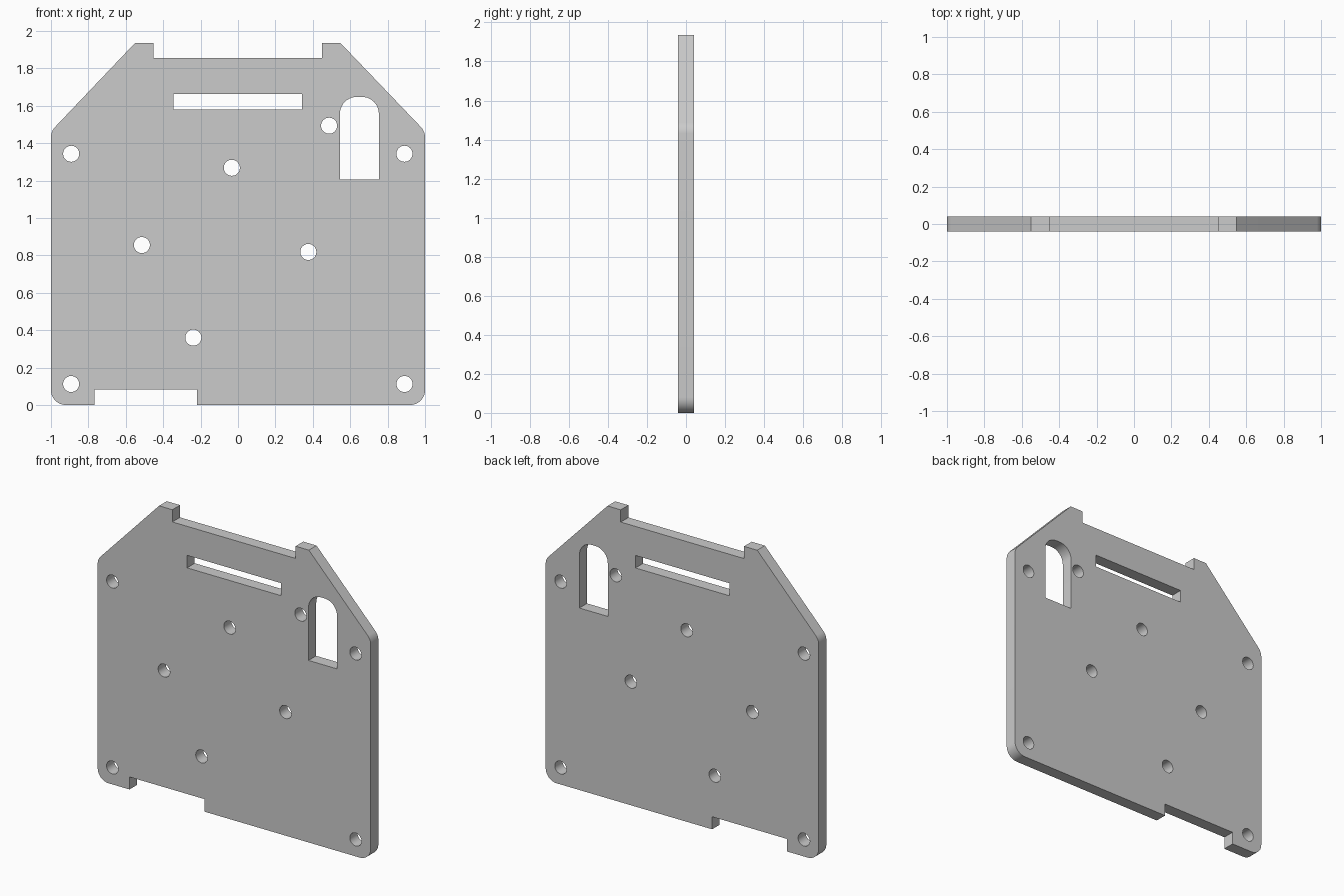
import bpy, bmesh, math
from mathutils import Vector

cube = bpy.data.objects.get("Cube")
if cube:
    bpy.data.objects.remove(cube, do_unlink=True)

THICK = 0.08
HOLE_R = 0.043


def rounded(corners, steps=10):
    """Closed outline from (x, z, radius) corners."""
    pts = []
    for i, (x, z, r) in enumerate(corners):
        p = Vector((x, z))
        if not r:
            pts.append(p)
            continue
        a = (Vector(corners[i - 1][:2]) - p).normalized()
        b = (Vector(corners[(i + 1) % len(corners)][:2]) - p).normalized()
        half = a.angle(b) / 2
        centre = p + (a + b).normalized() * (r / math.sin(half))
        start = p + a * (r / math.tan(half)) - centre
        end = p + b * (r / math.tan(half)) - centre
        sweep = math.pi - 2 * half
        for k in range(steps + 1):
            t = k / steps
            arc = start * math.sin((1 - t) * sweep) + end * math.sin(t * sweep)
            pts.append(centre + arc / math.sin(sweep))
    return pts


def circle(x, z, r=HOLE_R, sides=32):
    return [Vector((x + r * math.cos(2 * math.pi * i / sides),
                    z + r * math.sin(2 * math.pi * i / sides))) for i in range(sides)]


def box(x0, x1, z0, z1, top_r=0):
    return rounded([(x0, z0, 0), (x1, z0, 0), (x1, z1, top_r), (x0, z1, top_r)])


# Plate silhouette with bottom notch, sloped shoulders and top tabs
outline = rounded([
    (-1, 0, 0.08), (-0.767, 0, 0), (-0.767, 0.083, 0), (-0.219, 0.083, 0),
    (-0.219, 0, 0), (1, 0, 0.08), (1, 1.463, 0.08), (0.547, 1.936, 0),
    (0.45, 1.936, 0), (0.45, 1.855, 0), (-0.453, 1.855, 0),
    (-0.453, 1.936, 0), (-0.55, 1.936, 0), (-1, 1.463, 0.08)])

# Long slot, arched window, corner holes and inner holes
loops = [outline, box(-0.345, 0.342, 1.58, 1.663), box(0.545, 0.753, 1.205, 1.647, 0.09)]
loops += [circle(x, z) for x in (-0.892, 0.89) for z in (0.112, 1.343)]
loops += [circle(x, z) for x, z in ((0.487, 1.493), (-0.033, 1.268), (-0.514, 0.855),
                                    (0.376, 0.818), (-0.239, 0.36))]

# Fill the flat profile, then give it thickness
bm = bmesh.new()
edges = []
for loop in loops:
    verts = [bm.verts.new((p.x, -THICK / 2, p.y)) for p in loop]
    edges += [bm.edges.new((v, verts[i - 1])) for i, v in enumerate(verts)]
bmesh.ops.triangle_fill(bm, edges=edges, use_beauty=True, normal=(0, -1, 0))
back = bmesh.ops.extrude_face_region(bm, geom=bm.faces[:], use_keep_orig=True)
bmesh.ops.translate(bm, vec=(0, THICK, 0),
                    verts=[g for g in back["geom"] if isinstance(g, bmesh.types.BMVert)])
bmesh.ops.recalc_face_normals(bm, faces=bm.faces[:])

mesh = bpy.data.meshes.new("mounting_plate")
bm.to_mesh(mesh)
bm.free()
plate = bpy.data.objects.new("mounting_plate", mesh)
bpy.context.collection.objects.link(plate)
bpy.ops.object.select_all(action='DESELECT')
plate.select_set(True)
bpy.context.view_layer.objects.active = plate
bpy.ops.object.shade_smooth_by_angle(angle=math.radians(30))
